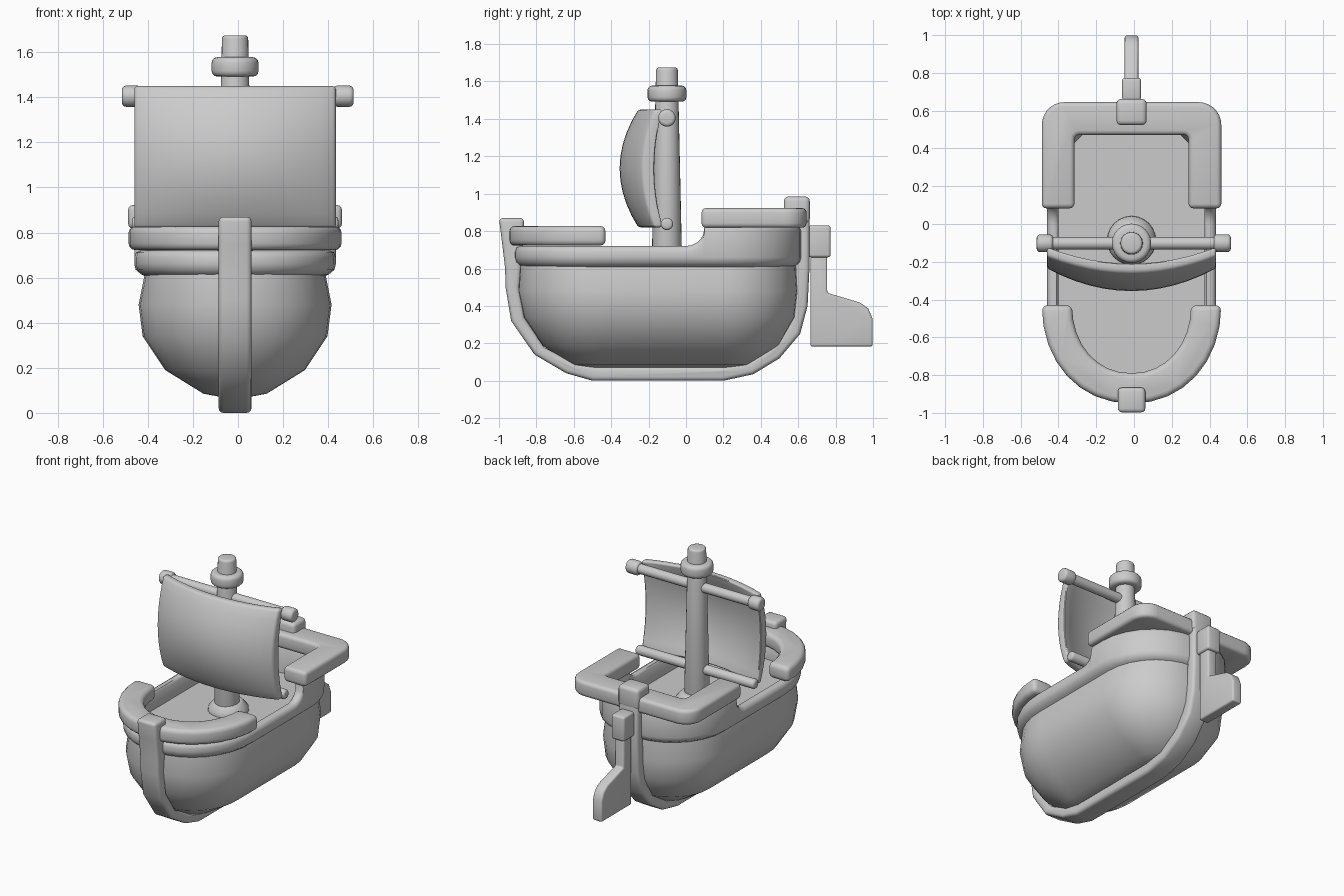
import bpy
import bmesh
from math import sin, cos, pi, radians

if "Cube" in bpy.data.objects:
    bpy.data.objects.remove(bpy.data.objects["Cube"])

CX = -0.013  # ship centreline

grey = bpy.data.materials.new("plain grey")
grey.use_nodes = True
GREY = (0.6, 0.6, 0.6, 1)
grey.diffuse_color = GREY
grey.node_tree.nodes["Principled BSDF"].inputs["Base Color"].default_value = GREY


def finish(name, bm, bevel=0.0, x=CX, angle=40, segments=3):
    """Turn a bmesh into a bevelled, smooth-shaded object."""
    bmesh.ops.recalc_face_normals(bm, faces=bm.faces)
    mesh = bpy.data.meshes.new(name)
    bm.to_mesh(mesh)
    bm.free()
    obj = bpy.data.objects.new(name, mesh)
    bpy.context.collection.objects.link(obj)
    obj.location.x = x
    mesh.materials.append(grey)
    bpy.ops.object.select_all(action="DESELECT")
    obj.select_set(True)
    bpy.context.view_layer.objects.active = obj
    if bevel:
        mod = obj.modifiers.new("rounded edges", "BEVEL")
        mod.width = bevel
        mod.segments = segments
        mod.limit_method = "ANGLE"
        mod.angle_limit = radians(angle)
        bpy.ops.object.modifier_apply(modifier=mod.name)
    bpy.ops.object.shade_smooth_by_angle(angle=radians(angle))


def loft(rings, caps=(True, True)):
    """Skin closed rings of equal length."""
    bm = bmesh.new()
    loops = [[bm.verts.new(p) for p in ring] for ring in rings]
    n = len(loops[0])
    for a, b in zip(loops, loops[1:]):
        for i in range(n):
            j = (i + 1) % n
            bm.faces.new((a[i], a[j], b[j], b[i]))
    if caps[0]:
        bm.faces.new(loops[0])
    if caps[1]:
        bm.faces.new(loops[-1])
    return bm


def prism_x(name, poly, half, bevel):
    """Side profile (y, z) given a width across the ship."""
    rings = [[(x, y, z) for y, z in poly] for x in (-half, half)]
    finish(name, loft(rings), bevel)


def prism_z(name, poly, z0, z1, bevel):
    """Plan outline (x, y) raised between two heights."""
    rings = [[(x, y, z) for x, y in poly] for z in (z0, z1)]
    finish(name, loft(rings), bevel)


def box(name, hx, y0, y1, z0, z1, bevel):
    prism_x(name, [(y0, z0), (y1, z0), (y1, z1), (y0, z1)], hx, bevel)


def turned(name, profile, y, sides=24, bevel=0.0):
    """Upright turned part from (radius, height) pairs."""
    rings = [[(r * cos(2 * pi * i / sides), y + r * sin(2 * pi * i / sides), z)
              for i in range(sides)] for r, z in profile]
    finish(name, loft(rings), bevel)


def spar(name, x0, x1, y, z, r, bevel=0.0, sides=16):
    """Round bar lying across the ship."""
    rings = [[(x, y + r * cos(2 * pi * i / sides), z + r * sin(2 * pi * i / sides))
              for i in range(sides)] for x in (x0, x1)]
    finish(name, loft(rings), bevel, x=0)


def bow(w, y0, yc, steps=8, power=0.95):
    """Slightly full half oval from the bow tip to the widest point."""
    return [(w * sin(pi / 2 * i / steps) ** power,
             yc - (yc - y0) * abs(cos(pi / 2 * i / steps)) ** power)
            for i in range(steps + 1)]


def corner(w, y1, r, steps=7):
    """Rounded stern corner."""
    return [(w - r + r * cos(pi / 2 * i / steps), y1 - r + r * sin(pi / 2 * i / steps))
            for i in range(steps + 1)]


def flip(points):
    return [(-x, y) for x, y in points]


def plan(w, y0, y1, yc, r, ys=()):
    """Whole deck plan: oval bow, straight sides, rounded stern."""
    half = bow(w, y0, yc) + [(w, y) for y in ys] + corner(w, y1, r) + [(0, y1)]
    return half + flip(half[-2:0:-1])


# Hull: rings of height, half width, bow y, stern y
levels = [(0.07, 0.06, -0.52, 0.25), (0.085, 0.14, -0.61, 0.34),
          (0.19, 0.31, -0.77, 0.5), (0.34, 0.41, -0.87, 0.585),
          (0.48, 0.428, -0.90, 0.6), (0.62, 0.40, -0.89, 0.59)]
hull_rings = []
for z, w, y0, y1 in levels:
    outline = plan(w, y0, y1, y0 + 1.08 * w, 0.95 * w)
    hull_rings.append([(x, y, z) for x, y in outline])
finish("hull", loft(hull_rings, (True, False)), angle=50)


# Bulwark with a raised stern, and the sunken deck inside it
def sheer(y):
    if y < 0:
        return 0.72
    if y < 0.1:
        return 0.72 + 0.1 * (1 - (1 - (y / 0.1) ** 2) ** 0.5)
    return 0.83


steps = (-0.2, 0, 0.03, 0.06, 0.08, 0.092, 0.1, 0.15)
wall = []
# Each ring: inset, stern radius, fixed height or drop below the sheer line
for inset, r, base, drop in ((0.06, 0.36, 0.6, 0), (0.03, 0.39, 0.615, 0), (0.006, 0.41, 0.635, 0),
                             (0, 0.42, 0.66, 0), (0, 0.42, None, 0.03), (0.008, 0.41, None, 0.009),
                             (0.025, 0.39, None, 0), (0.05, 0.26, None, 0),
                             (0.06, 0.25, None, 0.012), (0.06, 0.36, 0.605, 0)):
    outline = plan(0.447 - inset, -0.92 + inset, 0.62 - inset, -0.43, r, steps)
    wall.append([(x, y, base or sheer(y) - drop) for x, y in outline])
finish("bulwark_and_deck", loft(wall, (False, True)), angle=50)

# Thick rails at bow and stern
outer, inner = bow(0.475, -0.95, -0.43), bow(0.315, -0.79, -0.43)
prism_z("bow_rail", flip(outer[:0:-1]) + outer + inner[::-1] + flip(inner[1:]), 0.722, 0.828, 0.03)
outer = [(0.475, 0.083)] + corner(0.475, 0.645, 0.12)
inner = [(0.302, 0.083)] + corner(0.302, 0.472, 0.025, 3)
prism_z("stern_rail", outer + flip(outer[::-1]) + flip(inner) + inner[::-1], 0.818, 0.923, 0.03)

# Keel, stem and sternpost as one curved timber
keel_out = [(-1.0, 0.87), (-0.985, 0.75), (-0.967, 0.6), (-0.965, 0.5), (-0.935, 0.32),
            (-0.81, 0.14), (-0.64, 0.04), (-0.5, 0), (0.2, 0), (0.36, 0.035),
            (0.5, 0.12), (0.61, 0.25), (0.65, 0.4), (0.66, 0.6), (0.66, 0.95)]
keel_in = [(-0.866, 0.87), (-0.866, 0.82), (-0.88, 0.6), (-0.89, 0.5), (-0.865, 0.34),
           (-0.76, 0.18), (-0.61, 0.1), (-0.49, 0.075), (0.19, 0.075), (0.33, 0.1),
           (0.45, 0.18), (0.54, 0.29), (0.575, 0.42), (0.585, 0.6), (0.585, 0.95)]
prism_x("keel", keel_out + keel_in[::-1], 0.073, 0.022)
box("sternpost_head", 0.08, 0.523, 0.662, 0.84, 0.985, 0.025)

# Rudder
blade = [(0.665, 0.183), (0.998, 0.183), (0.998, 0.33), (0.975, 0.385), (0.93, 0.418),
         (0.755, 0.47), (0.755, 0.72), (0.665, 0.72)]
prism_x("rudder_blade", blade, 0.036, 0.012)
box("rudder_head", 0.05, 0.655, 0.773, 0.66, 0.83, 0.014)

# Mast with foot and collar
MAST_Y = -0.102
turned("mast_foot", [(0.13, 0.59), (0.128, 0.63), (0.088, 0.675)], MAST_Y + 0.015, bevel=0.01)
turned("mast", [(0.082, 0.6), (0.058, 1.675)], MAST_Y, bevel=0.015)
turned("mast_collar", [(0.104, 1.492), (0.104, 1.578)], MAST_Y, bevel=0.025)

# Yards that carry the sail
spar("upper_yard", -0.45, 0.45, MAST_Y, 1.405, 0.033)
spar("lower_yard", -0.47, 0.445, MAST_Y, 0.838, 0.033, 0.015)
for side, a, b in (("right", -0.515, -0.428), ("left", 0.422, 0.513)):
    spar(side + "_yard_knob", a, b, MAST_Y, 1.405, 0.047, 0.018)

# Billowing sail, thickest across its middle
bm = bmesh.new()
bmesh.ops.create_grid(bm, x_segments=12, y_segments=10, size=1)
back = bm.verts[:]
front = bmesh.ops.extrude_face_region(bm, geom=bm.faces[:])["geom"]
front = [g for g in front if isinstance(g, bmesh.types.BMVert)]
for verts, thick in ((back, 0), (front, 1)):
    for v in verts:
        u, t = v.co.x, v.co.y
        across, along = 1 - u * u, 1 - t * t
        y = -0.12 - 0.085 * across - 0.045 * along - 0.035 * across * along
        v.co = (0.447 * u, y - thick * (0.05 + 0.02 * along), 1.135 + 0.315 * t)
finish("sail", bm, 0.015)
